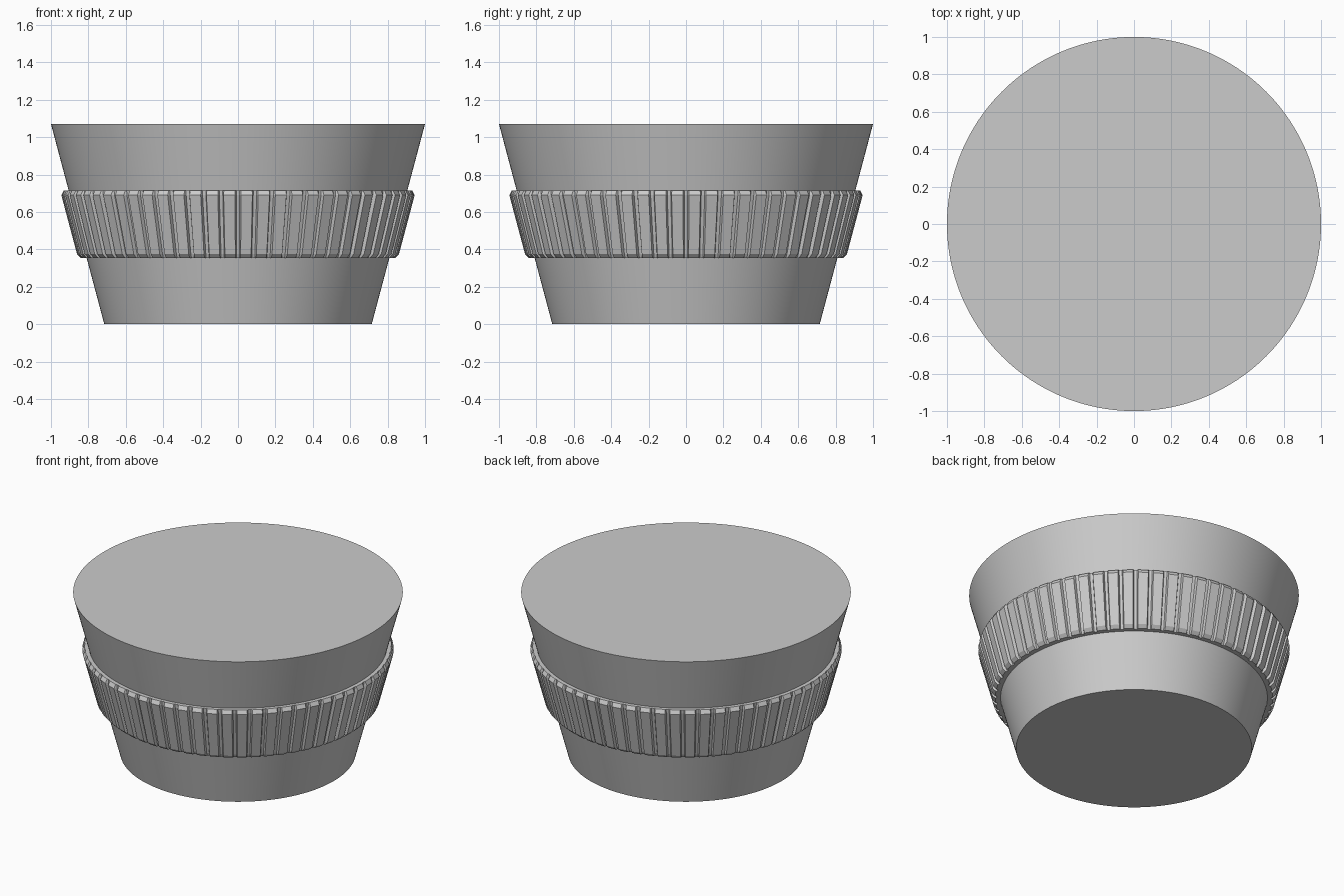
import bpy
import bmesh
from math import cos, sin, pi

cube = bpy.data.objects.get("Cube")
if cube:
    bpy.data.objects.remove(cube)

HEIGHT, BASE_R, TOP_R = 1.07, 0.715, 1.0
RIBS = 64

grey = bpy.data.materials.new("light grey")
grey.use_nodes = True
colour = (0.6, 0.6, 0.6, 1)
grey.diffuse_color = colour
grey.node_tree.nodes["Principled BSDF"].inputs["Base Color"].default_value = colour


def cone_radius(z):
    return BASE_R + (TOP_R - BASE_R) * z / HEIGHT


def add_object(name, bm):
    bmesh.ops.recalc_face_normals(bm, faces=bm.faces)
    mesh = bpy.data.meshes.new(name)
    bm.to_mesh(mesh)
    bm.free()
    mesh.materials.append(grey)
    obj = bpy.data.objects.new(name, mesh)
    bpy.context.collection.objects.link(obj)
    return obj


# Solid tapered body
bm = bmesh.new()
bmesh.ops.create_cone(bm, cap_ends=True, segments=192,
                      radius1=BASE_R, radius2=TOP_R, depth=HEIGHT)
bmesh.ops.translate(bm, verts=bm.verts, vec=(0, 0, HEIGHT / 2))
body = add_object("tapered_body", bm)
bpy.ops.object.select_all(action='DESELECT')
body.select_set(True)
bpy.context.view_layer.objects.active = body
bpy.ops.object.shade_smooth_by_angle(angle=pi / 6)

# Ribbed grip band: (height, rib offset, groove offset) from the body surface
profile = [(0.355, -0.01, -0.01), (0.355, 0.032, 0.022), (0.375, 0.046, 0.026),
           (0.69, 0.046, 0.026), (0.715, 0.026, 0.022), (0.715, -0.01, -0.01)]
# One pitch around the band: (fraction of the pitch, is on the rib)
pitch = [(-0.1, False), (0.1, False), (0.17, True), (0.83, True)]

bm = bmesh.new()
rings = []
for z, rib, groove in profile:
    ring = []
    for i in range(RIBS):
        for part, raised in pitch:
            a = 2 * pi * (i + part) / RIBS
            r = cone_radius(z) + (rib if raised else groove)
            ring.append(bm.verts.new((r * cos(a), r * sin(a), z)))
    rings.append(ring)
count = len(rings[0])
for low, high in zip(rings, rings[1:] + rings[:1]):
    for i in range(count):
        j = (i + 1) % count
        bm.faces.new((low[i], low[j], high[j], high[i]))
add_object("ribbed_grip_band", bm)
